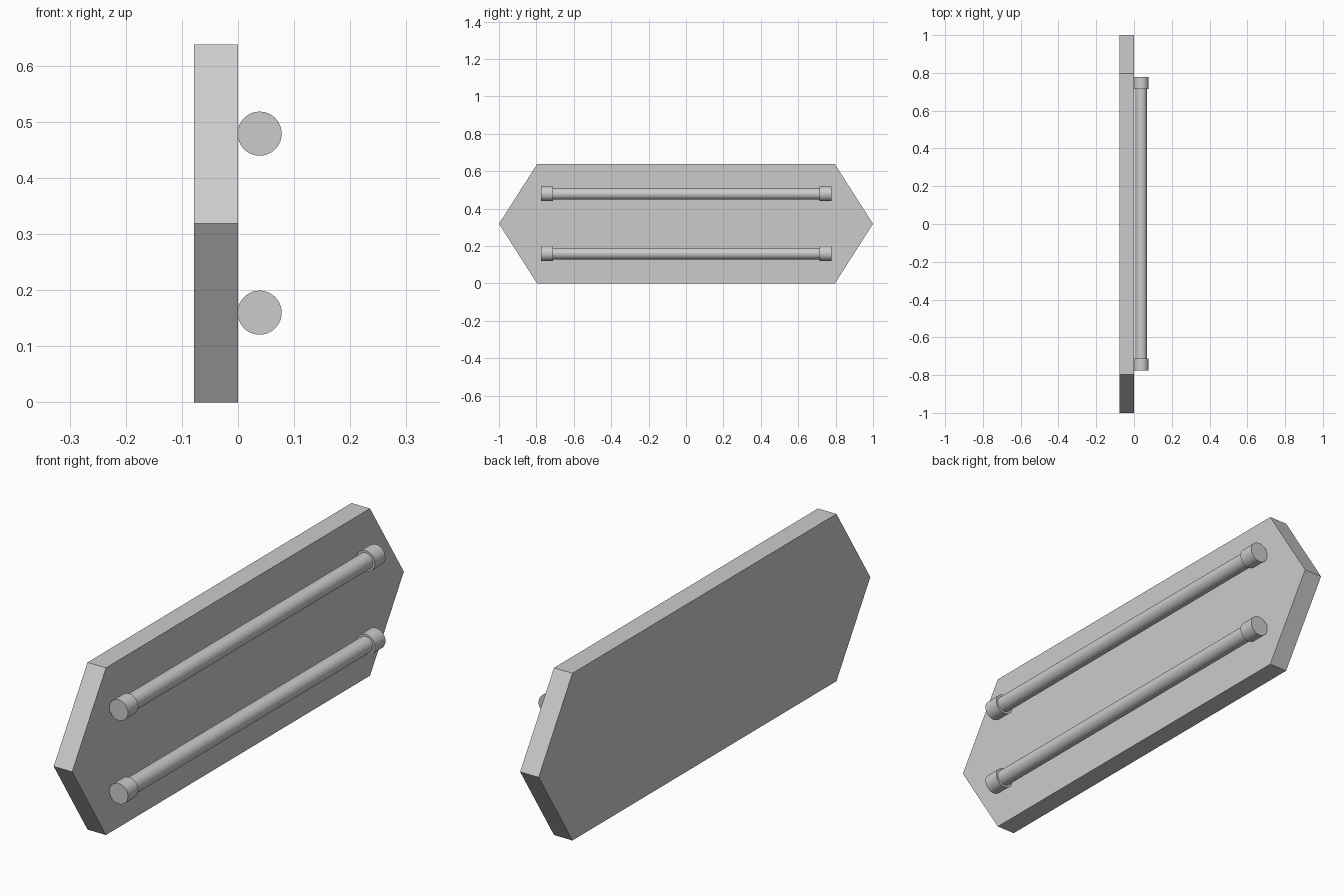
import bpy, bmesh, math

if "Cube" in bpy.data.objects:
    bpy.data.objects.remove(bpy.data.objects["Cube"])

HALF_LEN, SHOULDER, HEIGHT, DEPTH = 1.0, 0.796, 0.638, 0.078
TUBE_X = 0.0385


def hex_panel():
    # hexagonal backing board, extruded from its front profile
    profile = [(-SHOULDER, 0), (SHOULDER, 0), (HALF_LEN, HEIGHT / 2),
               (SHOULDER, HEIGHT), (-SHOULDER, HEIGHT), (-HALF_LEN, HEIGHT / 2)]
    bm = bmesh.new()
    face = bm.faces.new([bm.verts.new((-DEPTH, y, z)) for y, z in profile])
    ext = bmesh.ops.extrude_face_region(bm, geom=[face])
    verts = [v for v in ext["geom"] if isinstance(v, bmesh.types.BMVert)]
    bmesh.ops.translate(bm, verts=verts, vec=(DEPTH, 0, 0))
    bmesh.ops.recalc_face_normals(bm, faces=bm.faces)
    mesh = bpy.data.meshes.new("backing_panel")
    bm.to_mesh(mesh)
    bm.free()
    bpy.context.collection.objects.link(bpy.data.objects.new("backing_panel", mesh))


def rod(name, radius, y0, y1, z):
    # smooth cylinder lying along y
    bpy.ops.mesh.primitive_cylinder_add(
        vertices=48, radius=radius, depth=y1 - y0,
        location=(TUBE_X, (y0 + y1) / 2, z), rotation=(math.pi / 2, 0, 0))
    bpy.context.object.name = name
    bpy.ops.object.shade_smooth_by_angle(angle=math.radians(30))


hex_panel()

# two lamp tubes, each with a socket at both ends
for label, z in (("lower", 0.16), ("upper", 0.479)):
    rod(f"{label}_tube", 0.031, -0.72, 0.72, z)
    rod(f"{label}_left_socket", 0.0393, -0.775, -0.712, z)
    rod(f"{label}_right_socket", 0.0393, 0.715, 0.778, z)
